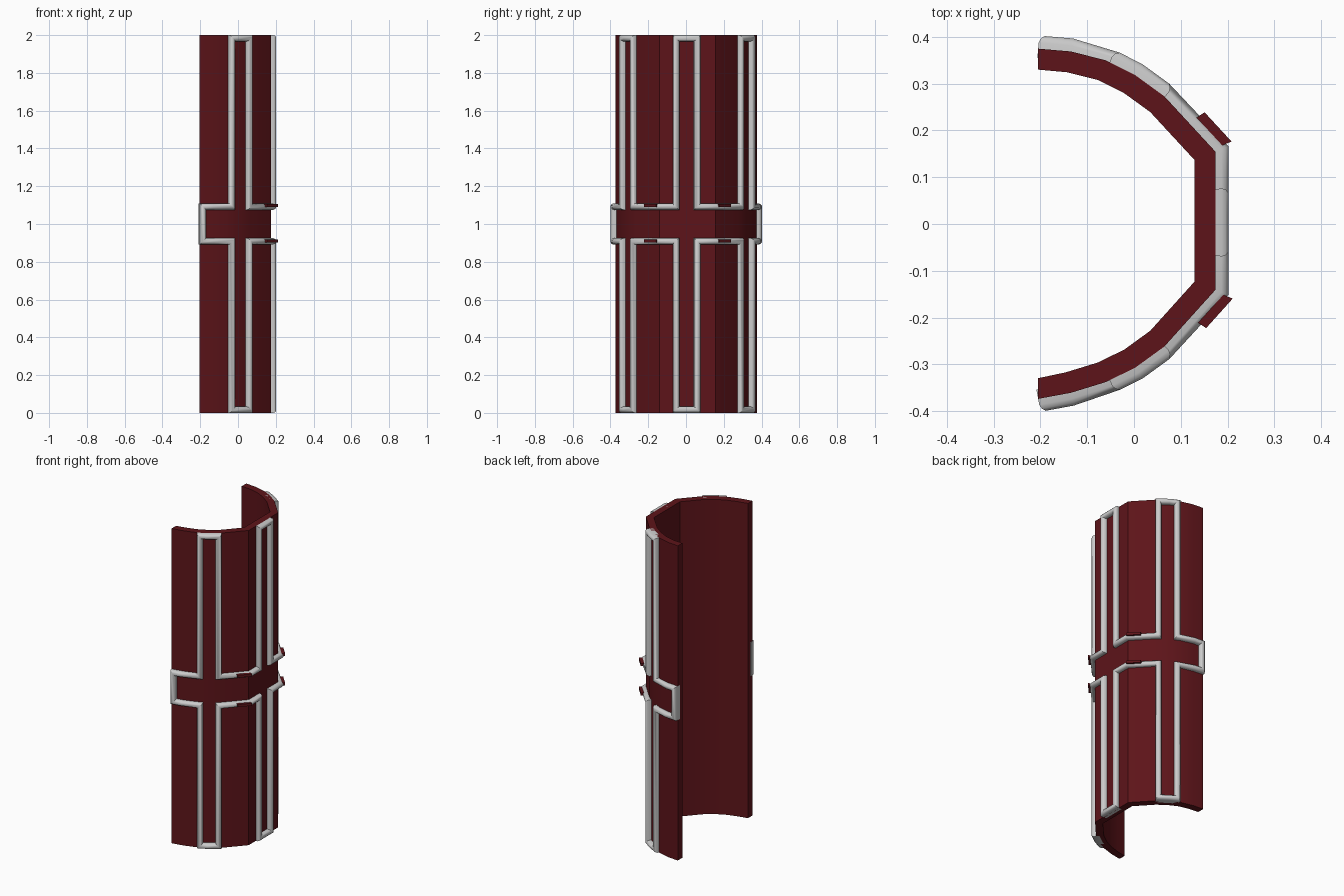
import bpy, math
from mathutils import Vector

if "Cube" in bpy.data.objects:
    bpy.data.objects.remove(bpy.data.objects["Cube"])

# Plan profile of the shield's outer face, from front edge to back edge
PROFILE = [Vector(p) for p in [
    (-.205, -.374), (-.135, -.361), (-.06, -.338), (.003, -.307), (.065, -.262),
    (.174, -.141), (.174, .155), (.065, .273), (.003, .318), (-.06, .35),
    (-.135, .369), (-.205, .375)]]
N = len(PROFILE)


def right_normal(a, b):
    d = (b - a).normalized()
    return Vector((d.y, -d.x))


def miter(n1, n2):
    return (n1 + n2) / (1 + n1.dot(n2))


SEG = [right_normal(PROFILE[i], PROFILE[i + 1]) for i in range(N - 1)]
NORMAL = [miter(SEG[max(i - 1, 0)], SEG[min(i, N - 2)]) for i in range(N)]
ARC = [0.0]
for i in range(N - 1):
    ARC.append(ARC[-1] + (PROFILE[i + 1] - PROFILE[i]).length)


def wrap(s, z, h):
    """Map arc length, height and height above the face to 3D."""
    i = max(k for k in range(N - 1) if ARC[k] <= s + 1e-7 or k == 0)
    t = (s - ARC[i]) / (ARC[i + 1] - ARC[i])
    p = PROFILE[i].lerp(PROFILE[i + 1], t) + NORMAL[i].lerp(NORMAL[i + 1], t) * h
    return (p.x, p.y, z)


def arc_at(axis, value, segments):
    for i in segments:
        a, b = PROFILE[i][axis], PROFILE[i + 1][axis]
        if min(a, b) <= value <= max(a, b):
            return ARC[i] + (value - a) / (b - a) * (ARC[i + 1] - ARC[i])


def make(name, verts, faces, mat=None, angle=40):
    me = bpy.data.meshes.new(name)
    me.from_pydata(verts, [], faces)
    ob = bpy.data.objects.new(name, me)
    bpy.context.collection.objects.link(ob)
    if mat:
        me.materials.append(mat)
    bpy.ops.object.select_all(action='DESELECT')
    ob.select_set(True)
    bpy.context.view_layer.objects.active = ob
    bpy.ops.object.mode_set(mode='EDIT')
    bpy.ops.mesh.select_all(action='SELECT')
    bpy.ops.mesh.normals_make_consistent(inside=False)
    bpy.ops.object.mode_set(mode='OBJECT')
    bpy.ops.object.shade_smooth_by_angle(angle=math.radians(angle))
    return ob


red = bpy.data.materials.new("dark_red")
red.diffuse_color = (0.11, 0.007, 0.01, 1)
red.use_nodes = True
red.node_tree.nodes["Principled BSDF"].inputs["Base Color"].default_value = red.diffuse_color

# Curved shield body: four corners per profile station
verts, faces = [], []
for p, n in zip(PROFILE, NORMAL):
    q = p - n * .045
    q.x = max(q.x, -.205)
    verts += [(p.x, p.y, 0), (p.x, p.y, 2), (q.x, q.y, 2), (q.x, q.y, 0)]
for i in range(N - 1):
    for k in range(4):
        a, b = 4 * i + k, 4 * i + (k + 1) % 4
        faces.append((a, b, b + 4, a + 4))
faces += [(0, 1, 2, 3), tuple(4 * (N - 1) + k for k in range(4))]
make("shield_body", verts, faces, red)

# Outline of the triple cross, unrolled as (arc length, height)
front, middle, back = range(0, 5), [5], range(6, N - 1)
arms = [(arc_at(0, -.052, front), arc_at(0, .066, front)),
        (arc_at(1, -.067, middle), arc_at(1, .074, middle)),
        (arc_at(0, .066, back), arc_at(0, -.052, back))]
BAND = .892
lower = [(0, BAND)]
for a, b in arms:
    lower += [(a, BAND), (a, 0), (b, 0), (b, BAND)]
lower.append((ARC[-1], BAND))
corners = [Vector(p) for p in lower + [(s, 2 - z) for s, z in reversed(lower)]]

# Add bends where the outline crosses the profile's facets
path = []
for a, b in zip(corners, corners[1:] + corners[:1]):
    path.append(a)
    cuts = [s for s in ARC if min(a.x, b.x) + .034 < s < max(a.x, b.x) - .034]
    path += [Vector((s, a.y)) for s in sorted(cuts, reverse=b.x < a.x)]

# Rounded raised trim swept along the outline
SECTION = [(0, -.02), (0, .013), (.004, .022), (.011, .028),
           (.022, .028), (.029, .022), (.033, .013), (.033, -.02)]
verts, faces = [], []
M, K = len(path), len(SECTION)
for i, p in enumerate(path):
    n = -miter(right_normal(path[i - 1], p), right_normal(p, path[(i + 1) % M]))
    for d, h in SECTION:
        q = p + n * d
        verts.append(wrap(min(max(q.x, 0), ARC[-1]), q.y, h))
for i in range(M):
    j = (i + 1) % M
    for k in range(K):
        l = (k + 1) % K
        faces.append((i * K + k, i * K + l, j * K + l, j * K + k))
make("cross_trim", verts, faces, angle=50)

# Four small red clips sitting on the band trim
for side, seg, y in (("front", [4], -.192), ("back", [6], .208)):
    s = arc_at(1, y - (.02 if y > 0 else -.02), seg)
    if s is None:
        s = ARC[5] + .03 if y > 0 else ARC[5] - .03
    for level, z in (("lower", .911), ("upper", 1.097)):
        v = [wrap(s + a, z + b, h) for h in (.01, .04)
             for a, b in ((-.038, -.008), (.038, -.008), (.038, .008), (-.038, .008))]
        make(f"{side}_{level}_clip", v, [(0, 1, 2, 3), (4, 5, 6, 7), (0, 1, 5, 4),
             (1, 2, 6, 5), (2, 3, 7, 6), (3, 0, 4, 7)], red, 30)
